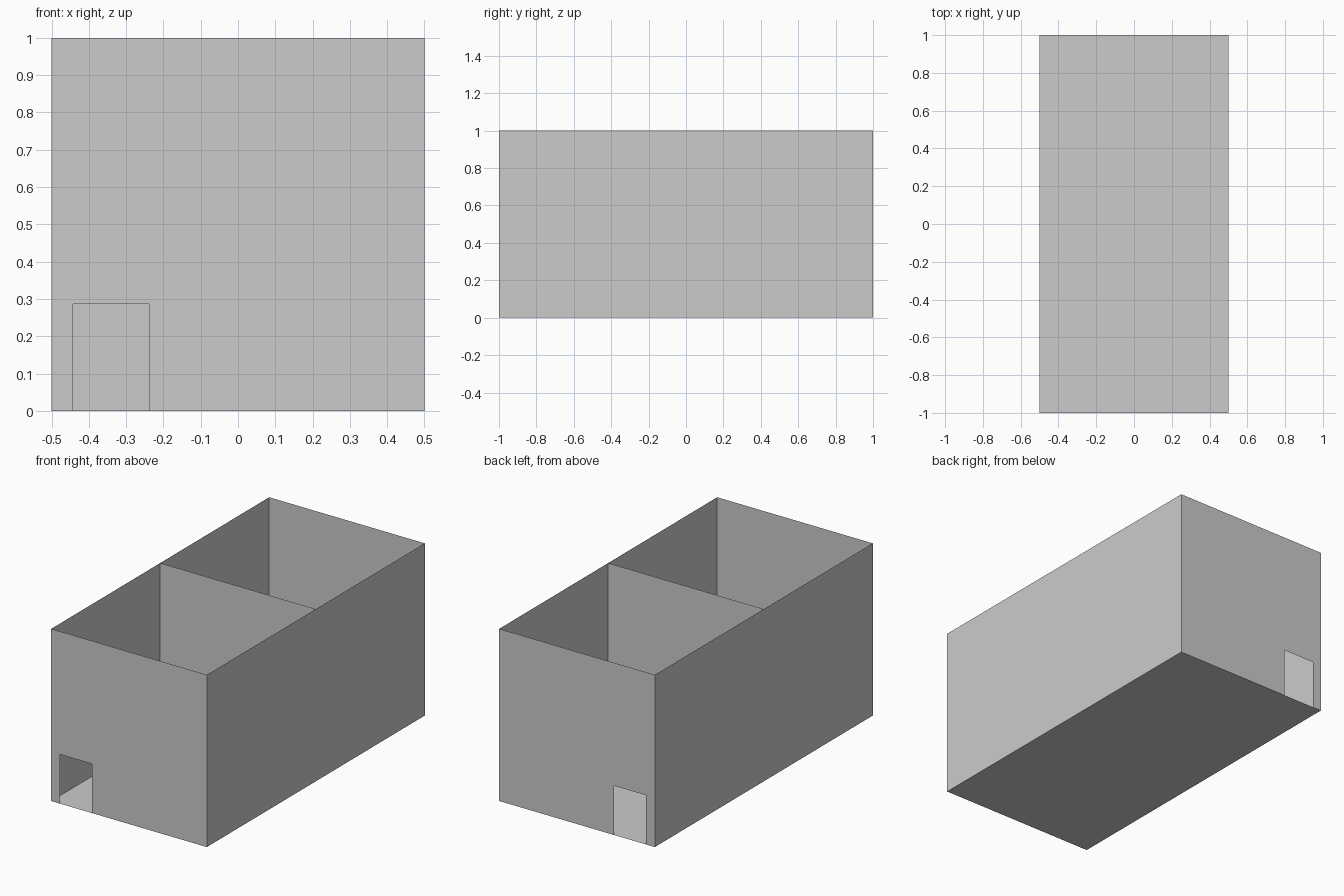
import bpy

if "Cube" in bpy.data.objects:
    bpy.data.objects.remove(bpy.data.objects["Cube"])

W, L, H = 0.5, 1.0, 1.0  # half width, half length, wall height


def sheet(name, points):
    """One thin flat panel from its outline."""
    mesh = bpy.data.meshes.new(name)
    mesh.from_pydata(points, [], [list(range(len(points)))])
    mesh.update()
    obj = bpy.data.objects.new(name, mesh)
    bpy.context.collection.objects.link(obj)
    return obj


def door_wall(name, y, x0, x1, door_h, flip=False):
    """Cross wall with a doorway cut up from its bottom edge."""
    outline = [(-W, 0), (x0, 0), (x0, door_h), (x1, door_h),
               (x1, 0), (W, 0), (W, H), (-W, H)]
    pts = [(x, y, z) for x, z in outline]
    return sheet(name, pts[::-1] if flip else pts)


# Floor
sheet("floor", [(-W, -L, 0), (W, -L, 0), (W, L, 0), (-W, L, 0)])

# Long side walls
for name, x, s in (("left_wall", -W, -1), ("right_wall", W, 1)):
    sheet(name, [(x, -L * s, 0), (x, L * s, 0), (x, L * s, H), (x, -L * s, H)])

# End walls with aligned doorways
door_wall("front_wall", -L, -0.443, -0.238, 0.286)
door_wall("back_wall", L, -0.443, -0.238, 0.286, flip=True)

# Partition with its doorway on the opposite side
door_wall("partition_wall", 0.0, 0.12, 0.355, 0.286)
